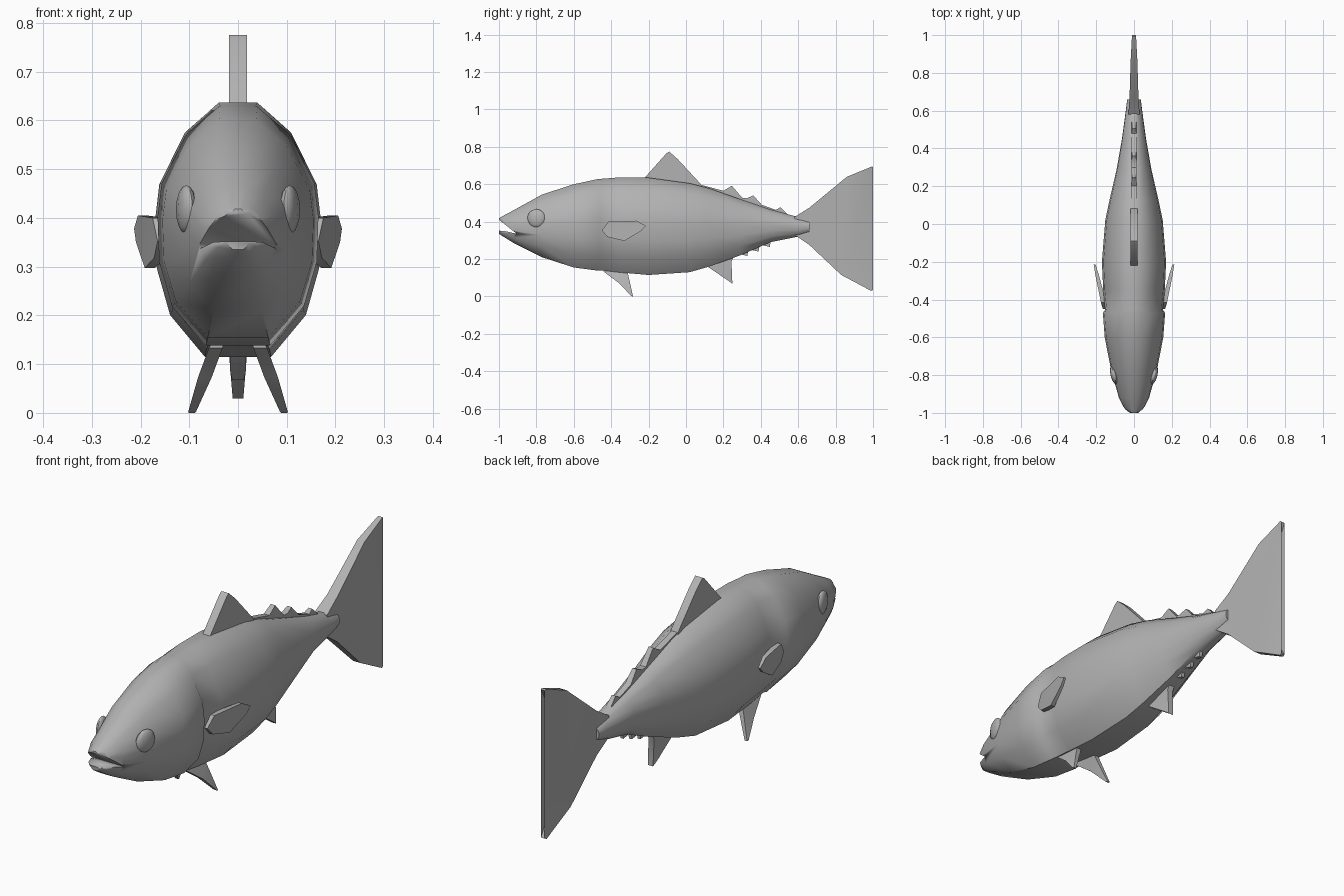
import bpy, bmesh, math

if "Cube" in bpy.data.objects:
    bpy.data.objects.remove(bpy.data.objects["Cube"])

grey = bpy.data.materials.new("plain grey")
grey.diffuse_color = (0.45, 0.45, 0.45, 1)
grey.use_nodes = True
grey.node_tree.nodes["Principled BSDF"].inputs["Base Color"].default_value = grey.diffuse_color


def make(name, bm, angle=40):
    bmesh.ops.recalc_face_normals(bm, faces=bm.faces[:])
    me = bpy.data.meshes.new(name)
    bm.to_mesh(me)
    bm.free()
    me.materials.append(grey)
    ob = bpy.data.objects.new(name, me)
    bpy.context.collection.objects.link(ob)
    bpy.ops.object.select_all(action='DESELECT')
    ob.select_set(True)
    bpy.context.view_layer.objects.active = ob
    bpy.ops.object.shade_smooth_by_angle(angle=math.radians(angle))
    return ob


def mirror(ob):
    ob.modifiers.new("mirror", 'MIRROR')


def plate(name, pts, lean=lambda y, z: 0.0):
    """Fin from an outline of (y, z, half thickness); lean gives its mid x."""
    bm = bmesh.new()
    a = [bm.verts.new((lean(y, z) + t, y, z)) for y, z, t in pts]
    b = [bm.verts.new((lean(y, z) - t, y, z)) for y, z, t in pts]
    n = len(pts)
    caps = [bm.faces.new(a), bm.faces.new(b[::-1])]
    for i in range(n):
        j = (i + 1) % n
        bm.faces.new((a[i], b[i], b[j], a[j]))
    bmesh.ops.triangulate(bm, faces=caps)
    return make(name, bm)


# Body: rings (y, bottom z, top z, half width) lofted along the fish
rings = [(-1.0, .335, .418, .028), (-.98, .322, .43, .05), (-.92, .285, .462, .08),
         (-.77, .21, .545, .122), (-.6, .155, .60, .155), (-.47, .138, .628, .165),
         (-.455, .14, .629, .153), (-.35, .128, .637, .163), (-.2, .115, .635, .17),
         (.02, .13, .605, .152), (.125, .16, .578, .13), (.29, .22, .52, .092),
         (.45, .29, .465, .064), (.61, .322, .422, .042), (.66, .34, .405, .036)]
half = [(.24, 1), (.64, .885), (.95, .68), (1, .54), (.98, .35), (.82, .165), (.4, 0)]
section = half + [(-x, z) for x, z in reversed(half)]
bm = bmesh.new()
loops = [[bm.verts.new((x * w, y, lo + z * (hi - lo))) for x, z in section]
         for y, lo, hi, w in rings]
for p, q in zip(loops, loops[1:]):
    for i in range(len(section)):
        j = (i + 1) % len(section)
        bm.faces.new((p[i], p[j], q[j], q[i]))
bm.faces.new(loops[0])
bm.faces.new(loops[-1])
body = make("body", bm, 45)

# Mouth: wedge cut out of the snout
cutter = plate("mouth_cutter", [(-1.1, .49, .3), (-.905, .335, .3), (-.97, .35, .3), (-1.1, .358, .3)])
mod = body.modifiers.new("mouth", 'BOOLEAN')
mod.operation = 'DIFFERENCE'
mod.solver = 'EXACT'
mod.object = cutter
bpy.context.view_layer.objects.active = body
bpy.ops.object.modifier_apply(modifier="mouth")
bpy.data.objects.remove(cutter)

# Eyes: flattened balls following the side of the head
bm = bmesh.new()
bmesh.ops.create_uvsphere(bm, u_segments=12, v_segments=8, radius=1)
for v in bm.verts:
    v.co = (v.co.x * .018, v.co.y * .05, v.co.z * .05)
    c, s = math.cos(-.25), math.sin(-.25)
    x, y = v.co.x, v.co.y
    v.co = (x * c - y * s + .106, x * s + y * c - .80, v.co.z + .417)
mirror(make("eye", bm))

# Tail fin
plate("tail_fin", [(.58, .425, .03), (.66, .475, .024), (.86, .64, .018), (.995, .695, .011),
                   (1.0, .69, .009), (.81, .35, .016), (1.0, .035, .009), (.99, .03, .011),
                   (.83, .115, .018), (.66, .275, .024), (.58, .33, .03)])

# Dorsal fin
plate("dorsal_fin", [(-.24, .60, .018), (-.22, .636, .018), (-.105, .765, .018), (-.09, .775, .018),
                     (-.045, .735, .018), (.08, .60, .018), (.09, .56, .018)])

# Upper finlets as one jagged strip
plate("upper_finlets", [(.08, .55, .012), (.08, .597, .014), (.2, .565, .014), (.245, .592, .011),
                        (.3, .528, .014), (.325, .525, .014), (.36, .54, .01), (.405, .49, .014),
                        (.48, .463, .013), (.505, .477, .009), (.545, .438, .012),
                        (.61, .422, .01), (.6, .39, .01), (.3, .49, .012)])

# Anal fin and lower finlets
plate("anal_fin", [(.1, .19, .018), (.11, .163, .018), (.225, .085, .016), (.248, .068, .012),
                   (.243, .187, .014), (.27, .24, .014)])
for y, z in ((.27, .235), (.33, .258), (.39, .283)):
    plate("lower_finlet", [(y, z + .03, .011), (y, z - .005, .011), (y + .058, z - .018, .007),
                           (y + .064, z + .02, .009), (y + .064, z + .06, .01)])

# Pelvic fins, splayed outward
mirror(plate("pelvic_fin", [(-.44, .15, .012), (-.44, .133, .014), (-.36, .073, .014),
                            (-.292, .002, .008), (-.283, 0, .006), (-.31, .12, .012),
                            (-.32, .15, .012)],
             lambda y, z: .045 + (.135 - z) * .37))

# Pectoral fins, sweeping out and back
mirror(plate("pectoral_fin", [(-.45, .353, .012), (-.415, .40, .014), (-.265, .405, .009),
                              (-.215, .378, .005), (-.24, .35, .007), (-.33, .297, .01),
                              (-.42, .318, .012)],
             lambda y, z: .153 + (y + .45) * .235))
